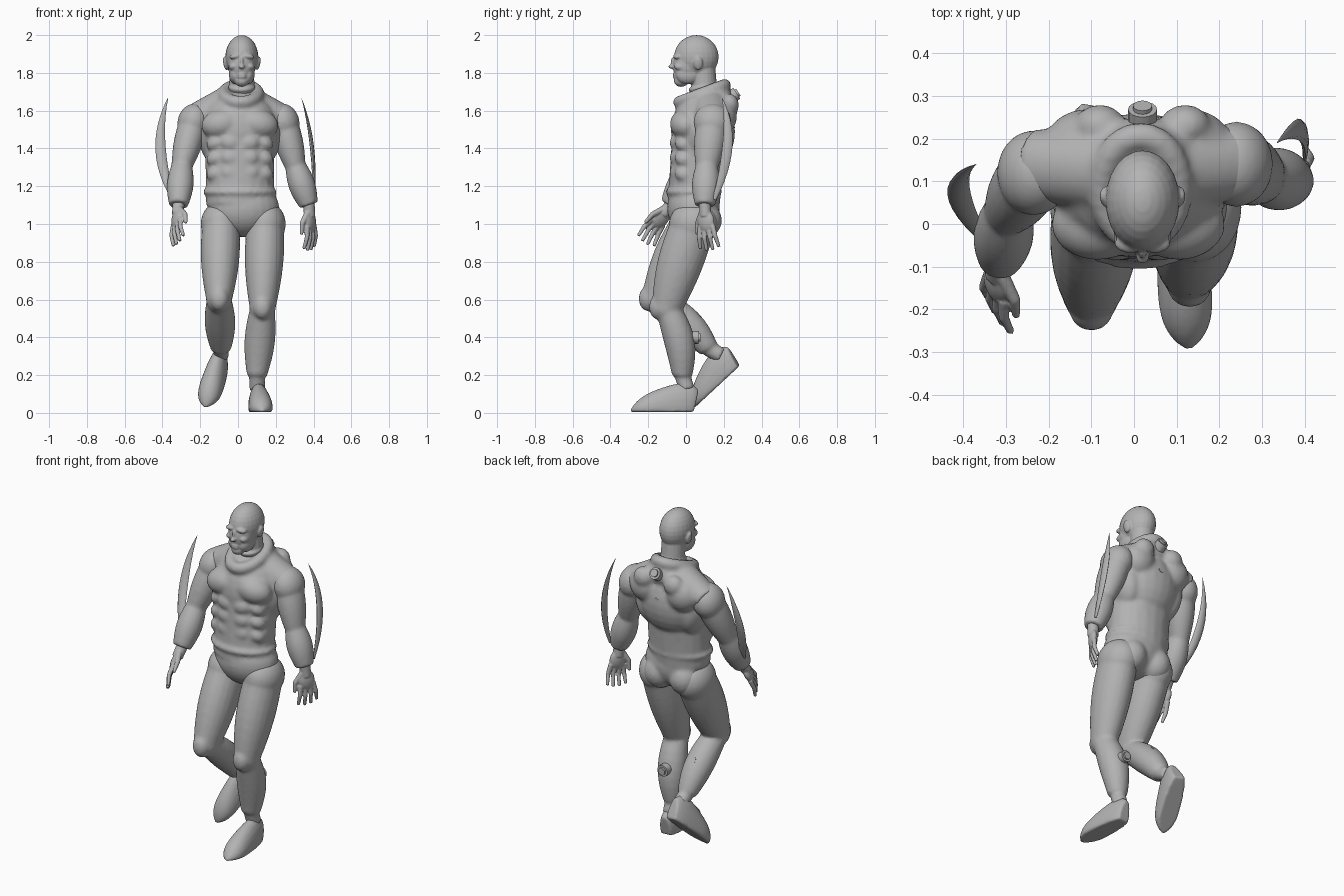
import bpy, bmesh, math
from mathutils import Vector, Matrix

if "Cube" in bpy.data.objects:
    bpy.data.objects.remove(bpy.data.objects["Cube"])

grey = bpy.data.materials.new("plain grey")
grey.use_nodes = True
grey.diffuse_color = (0.45, 0.45, 0.45, 1)
grey.node_tree.nodes["Principled BSDF"].inputs["Base Color"].default_value = grey.diffuse_color


def ball(bm, centre, radii, lean=0):
    """Ellipsoid, optionally leaned sideways about the y axis."""
    matrix = Matrix.Translation(centre) @ Matrix.Rotation(lean, 4, 'Y') @ Matrix.Diagonal((*radii, 1))
    bmesh.ops.create_uvsphere(bm, u_segments=24, v_segments=14, radius=1, matrix=matrix)


def pair(bm, middle, offset, radii, lean=0):
    """Two ellipsoids mirrored about the plane x = middle."""
    x, y, z = offset
    for side in (-1, 1):
        ball(bm, (middle + side * x, y, z), radii, side * lean)


def roll(bm, centre, across, along, rise, thick, count=28):
    """Padded ring that rises towards the back."""
    for k in range(count):
        a = math.tau * k / count
        offset = Vector((across * math.cos(a), along * math.sin(a), rise * math.sin(a)))
        ball(bm, Vector(centre) + offset, (thick, thick, thick))


def loft(bm, rings, sides=20, flat=1):
    """Skin rings of (centre, side radius, front radius); flat cuts off the underside."""
    loops = []
    for i, (centre, across, along) in enumerate(rings):
        before, after = rings[max(i - 1, 0)][0], rings[min(i + 1, len(rings) - 1)][0]
        tangent = (after - before).normalized()
        side = (Vector((1, 0, 0)) - tangent * tangent.x).normalized()
        front = tangent.cross(side)
        angles = [math.tau * k / sides for k in range(sides)]
        loops.append([bm.verts.new(centre + side * across * math.cos(a)
                                   + front * along * max(math.sin(a), -flat)) for a in angles])
    for upper, lower in zip(loops, loops[1:]):
        for k in range(sides):
            nxt = (k + 1) % sides
            bm.faces.new((upper[k], upper[nxt], lower[nxt], lower[k]))
    bm.faces.new(loops[0])
    bm.faces.new(reversed(loops[-1]))


def limb(bm, start, end, first, last, swell=0, bow=0, depth=1, steps=8):
    """Tapered segment that swells in the middle and bows towards the front."""
    start, end = Vector(start), Vector(end)
    rings = []
    for i in range(steps + 1):
        t = i / steps
        bulge = math.sin(math.pi * t)
        radius = first + (last - first) * t + swell * bulge
        rings.append((start.lerp(end, t) - Vector((0, bow * bulge, 0)), radius, radius * depth))
    loft(bm, rings)


def finish(bm, name, voxel=0, place=(0, 0, 0), turn=(0, 0, 0), soften=2):
    """Make the object; a voxel size fuses its overlapping masses."""
    bmesh.ops.recalc_face_normals(bm, faces=bm.faces)
    mesh = bpy.data.meshes.new(name)
    bm.to_mesh(mesh)
    bm.free()
    mesh.materials.append(grey)
    ob = bpy.data.objects.new(name, mesh)
    bpy.context.collection.objects.link(ob)
    ob.location, ob.rotation_mode, ob.rotation_euler = place, 'ZYX', turn
    if voxel:
        fuse = ob.modifiers.new("fuse", 'REMESH')
        fuse.mode, fuse.voxel_size, fuse.use_smooth_shade = 'VOXEL', voxel, True
        relax = ob.modifiers.new("relax", 'SMOOTH')
        relax.iterations = soften
    else:
        bpy.ops.object.select_all(action='DESELECT')
        ob.select_set(True)
        bpy.context.view_layer.objects.active = ob
        bpy.ops.object.shade_smooth_by_angle(angle=math.radians(40))


# Torso: main masses, then muscles and collar
bm = bmesh.new()
ball(bm, (.01, .09, 1.49), (.21, .17, .22))                              # rib cage
limb(bm, (.01, .07, 1.48), (.01, .04, 1.1), .185, .18, depth=.77)        # waist
ball(bm, (.01, .04, 1.17), (.198, .15, .04))                             # jacket hem
ball(bm, (.03, .04, 1.08), (.19, .14, .15))                              # pelvis
pair(bm, .01, (.095, 0, 1.53), (.11, .085, .08), lean=.2)                # chest
for row in range(3):
    height = 1.43 - row * .08
    pair(bm, .01, (.05, -.045, height), (.058, .042, .046), lean=-.2)    # abdomen
    pair(bm, .01, (.125, -.01, height), (.055, .05, .042), lean=.5)      # flanks
pair(bm, .01, (.15, .11, 1.45), (.07, .1, .14), lean=.2)                 # sides of the back
pair(bm, .01, (.12, .185, 1.57), (.1, .085, .1), lean=.3)                # shoulder blades
pair(bm, .02, (.1, .23, 1.63), (.06, .05, .06))                          # upper back bumps
pair(bm, .01, (.06, .13, 1.34), (.06, .06, .15))                         # lower back
pair(bm, .02, (.085, .09, 1.02), (.09, .1, .1))                          # seat
for side in (-1, 1):
    limb(bm, (side * .05, .12, 1.66), (side * .24, .14, 1.56), .075, .07, depth=1.2)   # trapezius
ball(bm, (.02, .16, 1.66), (.12, .09, .08))                              # hood
roll(bm, (.015, .085, 1.69), .09, .12, .045, .034)                       # collar
finish(bm, "torso", voxel=.011, soften=5)

# Head and neck
bm = bmesh.new()
mid = .02
ball(bm, (mid, .055, 1.885), (.087, .118, .115))                         # skull
ball(bm, (mid, .01, 1.84), (.073, .08, .1))                              # face
limb(bm, (mid, .09, 1.86), (mid, .1, 1.64), .062, .072)                  # neck
roll(bm, (mid, .09, 1.725), .058, .062, .015, .014)                      # neck band
pair(bm, mid, (.034, .01, 1.79), (.034, .064, .05))                      # jaw
ball(bm, (mid, -.026, 1.758), (.038, .038, .032))                        # chin
ball(bm, (mid, -.02, 1.79), (.042, .046, .04))                           # mouth area
pair(bm, mid, (.03, -.045, 1.888), (.036, .023, .015), lean=.15)         # brows
pair(bm, mid, (.043, -.03, 1.835), (.026, .033, .02), lean=.4)           # cheekbones
ball(bm, (mid, -.066, 1.855), (.009, .016, .03))                         # nose bridge
ball(bm, (mid, -.075, 1.833), (.016, .019, .011))                        # nose tip
for lip in (1.792, 1.778):
    ball(bm, (mid, -.057, lip), (.024, .013, .006))
pair(bm, mid, (.087, .065, 1.85), (.011, .024, .036), lean=.2)           # ears
finish(bm, "head", voxel=.0055)

# Arms, each with its hand: shoulder, elbow, wrist, hand rotation
arms = (("left", 1, (.24, .14, 1.54), (.303, .11, 1.31), (.375, .1, 1.1), (.07, -.08, -.5)),
        ("right", -1, (-.235, .12, 1.54), (-.297, .03, 1.31), (-.315, -.085, 1.1), (-.63, .08, .5)))
for name, outward, shoulder, elbow, wrist, turn in arms:
    shoulder, elbow, wrist = Vector(shoulder), Vector(elbow), Vector(wrist)
    bm = bmesh.new()
    ball(bm, shoulder, (.085, .1, .1), lean=-.3 * outward)
    limb(bm, shoulder, elbow, .075, .056, swell=.01, depth=1.1)
    ball(bm, shoulder.lerp(elbow, .6) - Vector((0, .03, 0)), (.05, .05, .07))   # biceps
    ball(bm, elbow, (.056, .06, .06))
    limb(bm, elbow, wrist, .055, .05, swell=.018, depth=1.05)
    finish(bm, name + "_arm", voxel=.01)

    # Hand hangs along -z, thumb towards the front
    bm = bmesh.new()
    limb(bm, (0, 0, .03), (0, 0, -.06), .032, .03)
    ball(bm, (0, 0, -.085), (.024, .048, .06))
    for finger in range(4):
        across = (finger - 1.5) * .025
        length = .135 - .012 * abs(finger - 1.5)
        knuckle = Vector((0, across, -.11))
        joint = knuckle + Vector((0, across * .3, -length / 2))
        tip = joint + Vector((-.02 * outward, across * .2, -length / 2))
        limb(bm, knuckle, joint, .014, .012)
        limb(bm, joint, tip, .012, .009)
    limb(bm, (0, -.02, -.04), (-.015 * outward, -.06, -.09), .018, .014)
    limb(bm, (-.015 * outward, -.06, -.09), (-.02 * outward, -.07, -.15), .014, .009)
    finish(bm, name + "_hand", voxel=.005, place=wrist, turn=turn)

# Curved forearm blades: tip, middle, base, half widths
blades = (("left_blade", (.335, .19, 1.67), (.39, .22, 1.42), (.4, .15, 1.13), .011, .027),
          ("right_blade", (-.37, .14, 1.67), (-.41, .07, 1.4), (-.34, -.05, 1.13), .028, .014))
for name, tip, middle, base, across, along in blades:
    tip, middle, base = Vector(tip), Vector(middle), Vector(base)
    control = middle * 2 - (tip + base) / 2
    rings = []
    for i in range(13):
        t = i / 12
        width = math.sin(math.pi * (.01 + .87 * t))
        rings.append((tip.lerp(control, t).lerp(control.lerp(base, t), t), across * width, along * width))
    bm = bmesh.new()
    loft(bm, rings, sides=8)
    finish(bm, name)

# Legs: hip, knee, ankle, and the foot's heel and rotation
legs = (("left", (.145, .04, 1), (.13, -.1, .56), (.1, -.02, .2), (.105, .045, .005), (0, 0, .07)),
        ("right", (-.09, .04, 1), (-.1, -.155, .605), (-.09, .12, .34), (-.09, .285, .25), (.75, 0, -.25)))
for name, hip, knee, ankle, heel, turn in legs:
    hip, knee, ankle = Vector(hip), Vector(knee), Vector(ankle)
    bm = bmesh.new()
    ball(bm, hip, (.108, .13, .12))
    limb(bm, hip, knee, .1, .07, swell=.016, bow=.005, depth=1.18)
    ball(bm, knee, (.07, .08, .08))
    ball(bm, knee - Vector((0, .05, 0)), (.05, .045, .065))              # knee cap
    limb(bm, knee, ankle, .064, .054, swell=.022, bow=-.025)
    limb(bm, ankle, ankle.lerp(Vector(heel), .4), .042, .042)            # ankle below the cuff
    finish(bm, name + "_leg", voxel=.011)

    # Shoe runs from the heel along -y, tapering to a rounded toe on a flat sole
    rings = []
    for i in range(17):
        t = i / 16
        rounding = (1 - .9 * t ** 7) * (1 - .35 * (1 - t) ** 9)
        height = .14 * (1 - .6 * t) * rounding
        rings.append((Vector((0, -.34 * t, height * .3)), (.052 + .022 * t) * rounding, height))
    bm = bmesh.new()
    loft(bm, rings, flat=.3)
    finish(bm, name + "_shoe", voxel=.008, place=heel, turn=turn)

# Round valves on the back and calves
valves = (("back_valve", (.02, .25, 1.68), 1, .034), ("spine_valve", (.02, .225, 1.52), 1.5, .022),
          ("left_calf_valve", (.11, .045, .4), 1.6, .034), ("right_calf_valve", (-.09, .045, .5), .9, .034))
for name, place, lean, radius in valves:
    bm = bmesh.new()
    for size, depth in ((radius, .045), (radius * .65, .065)):
        bmesh.ops.create_cone(bm, cap_ends=True, segments=16, radius1=size, radius2=size, depth=depth)
    finish(bm, name, place=place, turn=(-lean, 0, 0))
